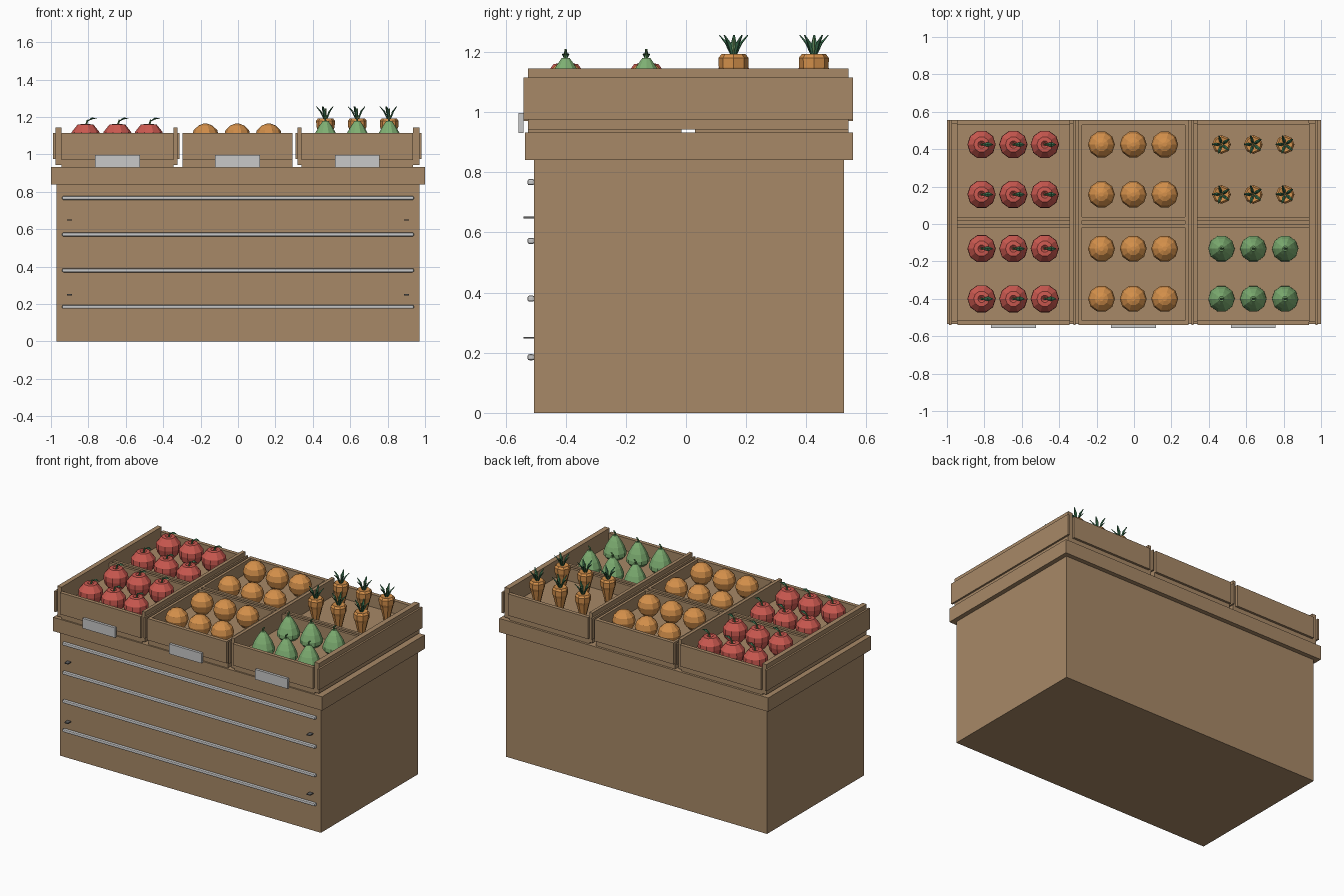
import bpy, bmesh, math
from mathutils import Vector, Matrix

if "Cube" in bpy.data.objects:
    bpy.data.objects.remove(bpy.data.objects["Cube"])


def material(name, rgb):
    m = bpy.data.materials.new(name)
    m.diffuse_color = (*rgb, 1)
    m.use_nodes = True
    m.node_tree.nodes["Principled BSDF"].inputs["Base Color"].default_value = m.diffuse_color
    return m


WOOD = material("wood", (0.39, 0.25, 0.135))
METAL = material("light metal", (0.58, 0.58, 0.58))
DARK = material("dark metal", (0.12, 0.12, 0.12))
RED = material("red fruit", (0.60, 0.10, 0.08))
ORANGE = material("orange", (0.66, 0.28, 0.07))
GREEN = material("pale green", (0.21, 0.43, 0.17))
LEAF = material("dark leaf", (0.045, 0.18, 0.085))
STEM = material("stem green", (0.09, 0.22, 0.08))


def finish(name, bm, mats):
    bmesh.ops.recalc_face_normals(bm, faces=bm.faces)
    me = bpy.data.meshes.new(name)
    bm.to_mesh(me)
    bm.free()
    for m in mats:
        me.materials.append(m)
    ob = bpy.data.objects.new(name, me)
    bpy.context.collection.objects.link(ob)
    return ob


def box(name, x, y, z, mat, bevel=0):
    bm = bmesh.new()
    bmesh.ops.create_cube(bm, size=1)
    for v in bm.verts:
        v.co = [(a + b) / 2 + c * (b - a) for (a, b), c in zip((x, y, z), v.co)]
    ob = finish(name, bm, [mat])
    if bevel:
        mod = ob.modifiers.new("bevel", "BEVEL")
        mod.width = bevel
        mod.segments = 2
    return ob


def lathe(bm, profile, sides, index=0):
    """Spin (radius, height) pairs around z, closing both ends."""
    rings = [[bm.verts.new((r * math.cos(2 * math.pi * i / sides),
                            r * math.sin(2 * math.pi * i / sides), z))
              for i in range(sides)] for r, z in profile]
    faces = [bm.faces.new(rings[0][::-1]), bm.faces.new(rings[-1])]
    for a, b in zip(rings, rings[1:]):
        for i in range(sides):
            j = (i + 1) % sides
            faces.append(bm.faces.new((a[i], a[j], b[j], b[i])))
    for f in faces:
        f.material_index = index


def rod(bm, a, b, r1, r2, index, sides=5, flat=1):
    """Tapered stick from a to b; flat squashes it into a blade."""
    a, b = Vector(a), Vector(b)
    rot = (b - a).to_track_quat('Z', 'Y').to_matrix().to_4x4()
    m = Matrix.Translation((a + b) / 2) @ rot @ Matrix.Diagonal((1, flat, 1, 1))
    r = bmesh.ops.create_cone(bm, cap_ends=True, segments=sides, radius1=r1,
                              radius2=r2, depth=(b - a).length, matrix=m)
    for f in {f for v in r["verts"] for f in v.link_faces}:
        f.material_index = index


# Counter body and top slab
box("counter_body", (-0.97, 0.97), (-0.505, 0.525), (0, 0.84), WOOD)
box("counter_top", (-1, 1), (-0.535, 0.555), (0.84, 0.933), WOOD)

# Front rails and bolts
for z in (0.185, 0.38, 0.572, 0.767):
    box("front_rail", (-0.94, 0.94), (-0.527, -0.504), (z - 0.01, z + 0.01), METAL, 0.006)
for z in (0.25, 0.65):
    for x in (-0.9, 0.9):
        box("front_bolt", (x - 0.013, x + 0.013), (-0.54, -0.504),
            (z - 0.003, z + 0.003), DARK)

# Crates: floor halves, front and back boards, centre divider, price plate
FLOOR = 1.03
crates = ((-0.945, -0.345), (-0.297, 0.292), (0.34, 0.935))
for x0, x1 in crates:
    x = (x0, x1)
    box("crate_floor", x, (-0.525, -0.015), (0.933, FLOOR), WOOD)
    box("crate_floor", x, (0.03, 0.54), (0.933, FLOOR), WOOD)
    box("crate_front", x, (-0.54, -0.515), (0.97, 1.115), WOOD)
    box("crate_back", x, (0.53, 0.555), (0.97, 1.115), WOOD)
    box("crate_divider", x, (-0.018, 0.0), (0.95, 1.115), WOOD)
    box("crate_divider", x, (0.02, 0.038), (0.95, 1.115), WOOD)
    xm = (x0 + x1) / 2
    box("price_plate", (xm - 0.12, xm + 0.12), (-0.557, -0.54), (0.93, 0.997), METAL)

# Crate end panels with their outer planks
for a, b, c, d in ((-0.976, -0.945, -0.988, -0.976), (-0.345, -0.323, -0.323, -0.313),
                   (0.318, 0.34, 0.307, 0.318), (0.935, 0.97, 0.97, 0.982)):
    box("crate_end", (a, b), (-0.525, 0.54), (0.943, 1.145), WOOD)
    box("end_plank", (c, d), (-0.54, 0.555), (0.975, 1.115), WOOD)
for a in (-0.297, 0.274):
    box("crate_end", (a, a + 0.018), (-0.525, 0.54), (0.943, 1.114), WOOD)


# Produce
def apple():
    bm = bmesh.new()
    lathe(bm, [(0.045, 0), (0.068, 0.025), (0.076, 0.06), (0.074, 0.09),
               (0.042, 0.13), (0.02, 0.132), (0.008, 0.12)], 10)
    rod(bm, (0, 0, 0.118), (0.012, 0, 0.155), 0.006, 0.005, 1)
    rod(bm, (0.01, 0, 0.148), (0.035, 0, 0.163), 0.005, 0.013, 2, 4, 0.4)
    rod(bm, (0.035, 0, 0.163), (0.06, 0, 0.16), 0.013, 0.002, 2, 4, 0.4)
    return finish("red_apple", bm, [RED, STEM, LEAF])


def orange():
    bm = bmesh.new()
    lathe(bm, [(0.035, 0), (0.062, 0.028), (0.072, 0.066), (0.063, 0.1),
               (0.036, 0.125), (0.012, 0.134)], 10)
    return finish("orange_fruit", bm, [ORANGE])


def pear():
    bm = bmesh.new()
    lathe(bm, [(0.05, 0), (0.071, 0.02), (0.07, 0.045), (0.055, 0.085),
               (0.034, 0.122), (0.014, 0.15)], 10)
    rod(bm, (0, 0, 0.145), (-0.004, 0, 0.165), 0.006, 0.005, 1)
    rod(bm, (-0.004, 0, 0.163), (0.01, 0, 0.178), 0.006, 0.004, 1)
    return finish("green_pear", bm, [GREEN, STEM])


def carrot():
    bm = bmesh.new()
    lathe(bm, [(0.018, 0), (0.03, 0.05), (0.042, 0.1), (0.049, 0.118),
               (0.05, 0.15), (0.04, 0.163), (0.02, 0.16)], 8)
    for i in range(5):
        t = 2 * math.pi * i / 5 + 0.6
        c, s = math.cos(t), math.sin(t)
        mid = (0.026 * c, 0.026 * s, 0.2)
        rod(bm, (0.006 * c, 0.006 * s, 0.155), mid, 0.005, 0.009, 1, 4, 0.5)
        rod(bm, mid, (0.05 * c, 0.05 * s, 0.226), 0.009, 0.003, 1, 4, 0.5)
    rod(bm, (0, 0, 0.155), (0, 0, 0.215), 0.005, 0.004, 2, 4)
    return finish("carrot", bm, [ORANGE, LEAF, GREEN])


def place(make, xs, ys):
    first = make()
    for i, (x, y) in enumerate((x, y) for x in xs for y in ys):
        ob = first if i == 0 else first.copy()
        ob.location = (x, y, FLOOR)
        if i:
            bpy.context.collection.objects.link(ob)


ROWS = (-0.4, -0.132, 0.158, 0.425)
place(apple, (-0.815, -0.645, -0.477), ROWS)
place(orange, (-0.174, -0.004, 0.164), ROWS)
place(pear, (0.468, 0.638, 0.808), ROWS[:2])
place(carrot, (0.468, 0.638, 0.808), ROWS[2:])
